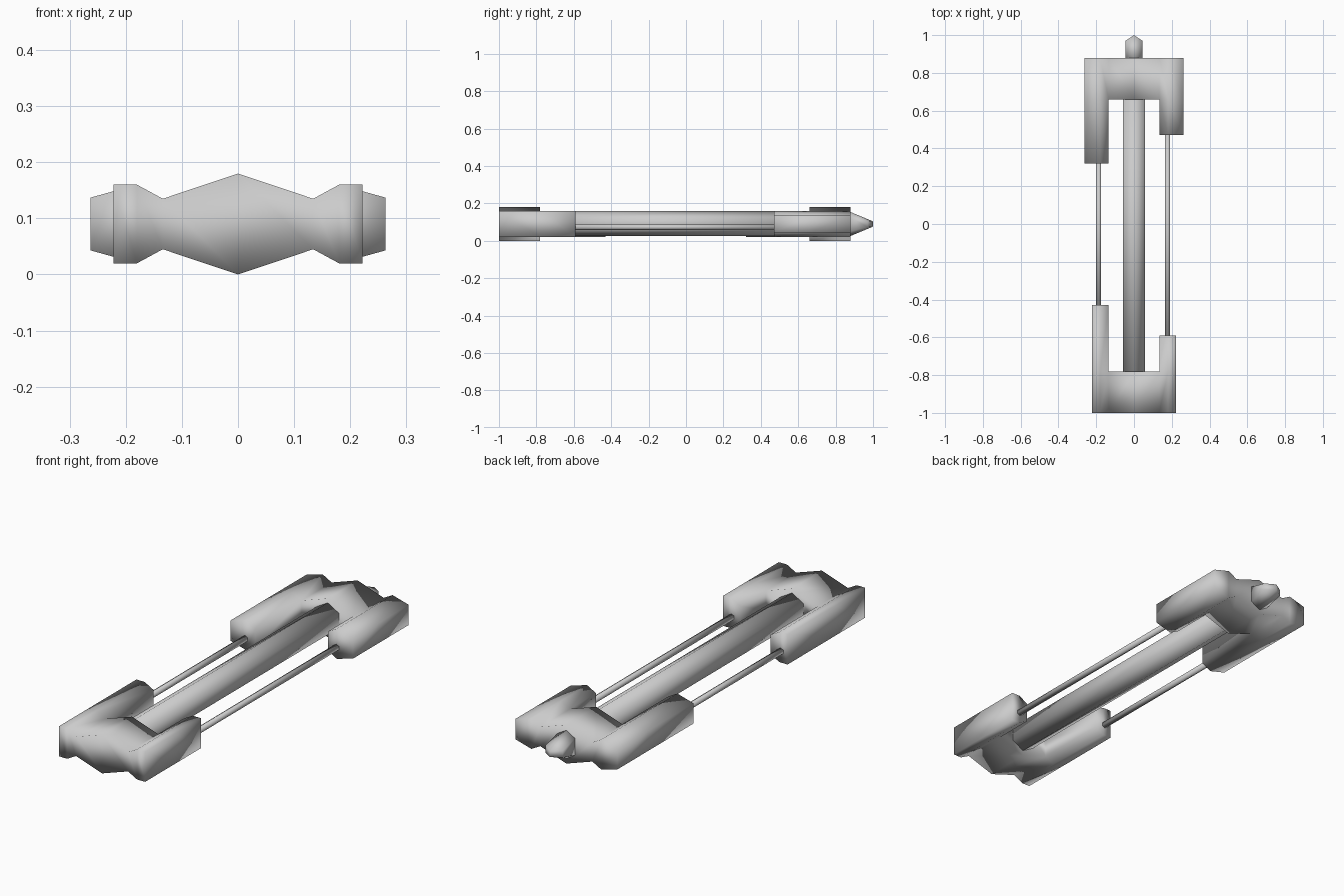
import bpy, bmesh, math

if "Cube" in bpy.data.objects:
    bpy.data.objects.remove(bpy.data.objects["Cube"])

MID = 0.09  # height of the symmetry plane


def finish(name, bm):
    bmesh.ops.remove_doubles(bm, verts=bm.verts, dist=1e-5)
    bmesh.ops.recalc_face_normals(bm, faces=bm.faces)
    me = bpy.data.meshes.new(name)
    bm.to_mesh(me)
    bm.free()
    for p in me.polygons:
        p.use_smooth = True
    ob = bpy.data.objects.new(name, me)
    bpy.context.collection.objects.link(ob)
    return ob


def fork(name, half, y_out, y_mid, y_left, y_right):
    """U-shaped block: half = (x, half height) profile from the centre outwards."""
    profile = [(-x, h) for x, h in reversed(half[1:])] + half
    bm = bmesh.new()
    for (xa, ha), (xb, hb) in zip(profile, profile[1:]):
        ys = [y_out, y_mid]
        if max(abs(xa), abs(xb)) > 0.14:
            ys.append(y_left if xa < 0 else y_right)
        for ya, yb in zip(ys, ys[1:]):
            bm.faces.new([bm.verts.new((x, y, MID + h)) for x, y, h in
                          ((xa, ya, ha), (xb, ya, hb), (xb, yb, hb), (xa, yb, ha))])
    bmesh.ops.remove_doubles(bm, verts=bm.verts, dist=1e-5)
    # mirrored underside, joined by walls along the outline
    rim = [e for e in bm.edges if e.is_boundary]
    tops = list(bm.faces)
    low = {v: bm.verts.new((v.co.x, v.co.y, 2 * MID - v.co.z)) for v in list(bm.verts)}
    for f in tops:
        bm.faces.new([low[v] for v in reversed(f.verts)])
    for e in rim:
        a, b = e.verts
        bm.faces.new((a, b, low[b], low[a]))
    return finish(name, bm)


def hex_bar(name, x, z, r, y0, y1):
    bm = bmesh.new()
    rings = [[bm.verts.new((x + r * math.sin(i * math.pi / 3), y, z + r * math.cos(i * math.pi / 3)))
              for i in range(6)] for y in (y0, y1)]
    for i in range(6):
        j = (i + 1) % 6
        bm.faces.new((rings[0][i], rings[0][j], rings[1][j], rings[1][i]))
    for ring in rings:
        bm.faces.new(ring)
    return finish(name, bm)


# End blocks
inner = [(0, 0.09), (0.134, 0.045), (0.18, 0.07)]
fork("front_fork", inner + [(0.222, 0.07)], -1.0, -0.78, -0.43, -0.59)
fork("back_fork", inner + [(0.263, 0.047)], 0.88, 0.66, 0.32, 0.47)

# Central bar and thin side rods
hex_bar("central_bar", 0, 0.0925, 0.0675, -0.79, 0.67)
hex_bar("left_rod", -0.187, 0.073, 0.015, -0.44, 0.33)
hex_bar("right_rod", 0.178, 0.073, 0.015, -0.60, 0.48)

# Pointed tip: six-sided sections narrowing to a short vertical edge
bm = bmesh.new()
for y, w, ridge, side in ((0.875, 0.045, 0.066, 0.04), (0.97, 0.045, 0.026, 0.016), (1.0, 0, 0.014, 0.014)):
    for x, h in ((0, ridge), (w, side), (w, -side), (0, -ridge), (-w, -side), (-w, side)):
        bm.verts.new((x, y, MID + h))
bmesh.ops.remove_doubles(bm, verts=bm.verts, dist=1e-5)
bmesh.ops.convex_hull(bm, input=bm.verts)
finish("tip", bm)
